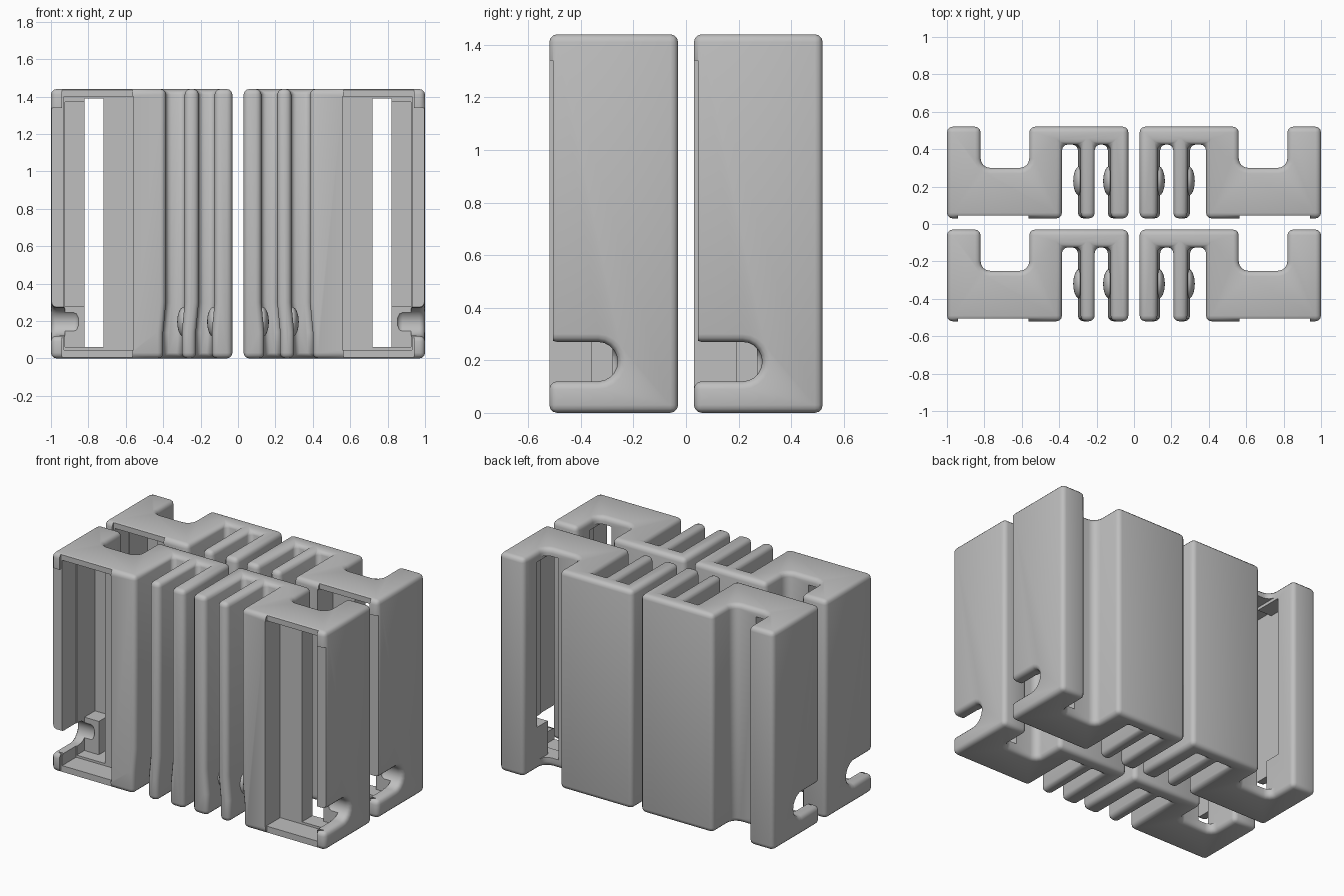
import bpy, bmesh
from math import pi, sin, cos
from mathutils import Vector

if "Cube" in bpy.data.objects:
    bpy.data.objects.remove(bpy.data.objects["Cube"], do_unlink=True)

HEIGHT = 1.44
PITCH = 0.55

grey = bpy.data.materials.new("plain grey")
grey.use_nodes = True
colour = (0.52, 0.52, 0.52, 1)
grey.diffuse_color = colour
grey.node_tree.nodes["Principled BSDF"].inputs["Base Color"].default_value = colour


def make_object(name, bm):
    bmesh.ops.recalc_face_normals(bm, faces=bm.faces[:])
    mesh = bpy.data.meshes.new(name)
    bm.to_mesh(mesh)
    bm.free()
    mesh.materials.append(grey)
    obj = bpy.data.objects.new(name, mesh)
    bpy.context.collection.objects.link(obj)
    return obj


def prism(name, outline, sweep):
    """Extrude a closed outline of 3D points along a sweep vector."""
    bm = bmesh.new()
    face = bm.faces.new([bm.verts.new(p) for p in outline])
    result = bmesh.ops.extrude_face_region(bm, geom=[face])
    verts = [v for v in result["geom"] if isinstance(v, bmesh.types.BMVert)]
    bmesh.ops.translate(bm, verts=verts, vec=Vector(sweep))
    return make_object(name, bm)


def box(name, x0, x1, y0, y1, z0, z1):
    base = [(x0, y0, z0), (x1, y0, z0), (x1, y1, z0), (x0, y1, z0)]
    return prism(name, base, (0, 0, z1 - z0))


def arc(cx, cy, r, start, end, steps):
    angles = [start + (end - start) * i / steps for i in range(steps + 1)]
    return [(cx + r * cos(a), cy + r * sin(a)) for a in angles]


def apply(obj, kind, **settings):
    mod = obj.modifiers.new(kind.lower(), kind)
    for key, value in settings.items():
        setattr(mod, key, value)
    bpy.ops.object.select_all(action="DESELECT")
    bpy.context.view_layer.objects.active = obj
    obj.select_set(True)
    bpy.ops.object.modifier_apply(modifier=mod.name)


def cut(obj, cutter):
    cutter.hide_render = True
    apply(obj, "BOOLEAN", object=cutter, operation="DIFFERENCE", solver="EXACT")
    bpy.data.objects.remove(cutter, do_unlink=True)


def finish(obj):
    """Smooth the part, then repeat it in both halves of both rows."""
    bpy.ops.object.select_all(action="DESELECT")
    bpy.context.view_layer.objects.active = obj
    obj.select_set(True)
    bpy.ops.object.shade_smooth_by_angle(angle=0.7)
    apply(obj, "MIRROR", use_mirror_merge=False)
    apply(obj, "ARRAY", count=2, use_relative_offset=False,
          use_constant_offset=True, constant_offset_displace=(0, PITCH, 0))


# Housing block with the rounded channel down its back
back, front, r = -0.03, -0.52, 0.05
notch = arc(0.82 - r, -0.25 + r, r, 0, -pi / 2, 4)
notch += arc(0.56 + r, -0.25 + r, r, -pi / 2, -pi, 4)
outline = [(0.03, front), (1, front), (1, back), (0.82, back)]
outline += notch + [(0.56, back), (0.03, back)]
body = prism("housing", [(x, y, 0) for x, y in outline], (0, 0, HEIGHT))

# Two front slots leave a pair of upright fins, leaning slightly at the foot
for x0, x1 in ((0.125, 0.21), (0.285, 0.385)):
    lean = 0.015
    side = [(x0, 1.6), (x0, 0.3), (x0 + lean, 0.14), (x0 + lean, -0.1),
            (x1 + lean, -0.1), (x1 + lean, 0.14), (x1, 0.3), (x1, 1.6)]
    cut(body, prism("slot_cutter", [(x, -0.6, z) for x, z in side], (0, 0.475, 0)))

# Rounded hook opening in the outer wall
hook = [(-0.6, 0.12)] + arc(-0.335, 0.195, 0.075, -pi / 2, pi / 2, 10) + [(-0.6, 0.27)]
cut(body, prism("hook_cutter", [(0.85, y, z) for y, z in hook], (0.2, 0, 0)))

apply(body, "BEVEL", width=0.03, segments=3, limit_method="ANGLE",
      angle_limit=0.65, use_clamp_overlap=False)

# Front cavity, through window and deep pocket behind the outer wall
cut(body, box("cavity_cutter", 0.56, 0.93, -0.6, -0.36, 0.045, 1.40))
cut(body, box("window_cutter", 0.72, 0.82, -0.4, -0.2, 0.06, 1.39))
cut(body, box("pocket_cutter", 0.80, 0.925, -0.4, -0.17, 0.28, 1.37))
cut(body, box("foot_cutter", 0.80, 0.925, -0.4, -0.28, 0.06, 0.30))

# Shallow setback of the outer wall and of the cavity lips
cut(body, box("wall_cutter", 0.9, 1.1, -0.6, -0.505, 0.25, 1.34))
cut(body, box("lip_cutter", 0.565, 0.94, -0.6, -0.505, -0.1, 1.6))
finish(body)

# Domed bumps on the fins
bm = bmesh.new()
for x in (0.13, 0.29):
    dome = bmesh.ops.create_uvsphere(bm, u_segments=24, v_segments=14, radius=1)["verts"]
    bmesh.ops.scale(bm, verts=dome, vec=(0.035, 0.08, 0.08))
    bmesh.ops.translate(bm, verts=dome, vec=(x, -0.32, 0.195))
finish(make_object("fin_bumps", bm))
